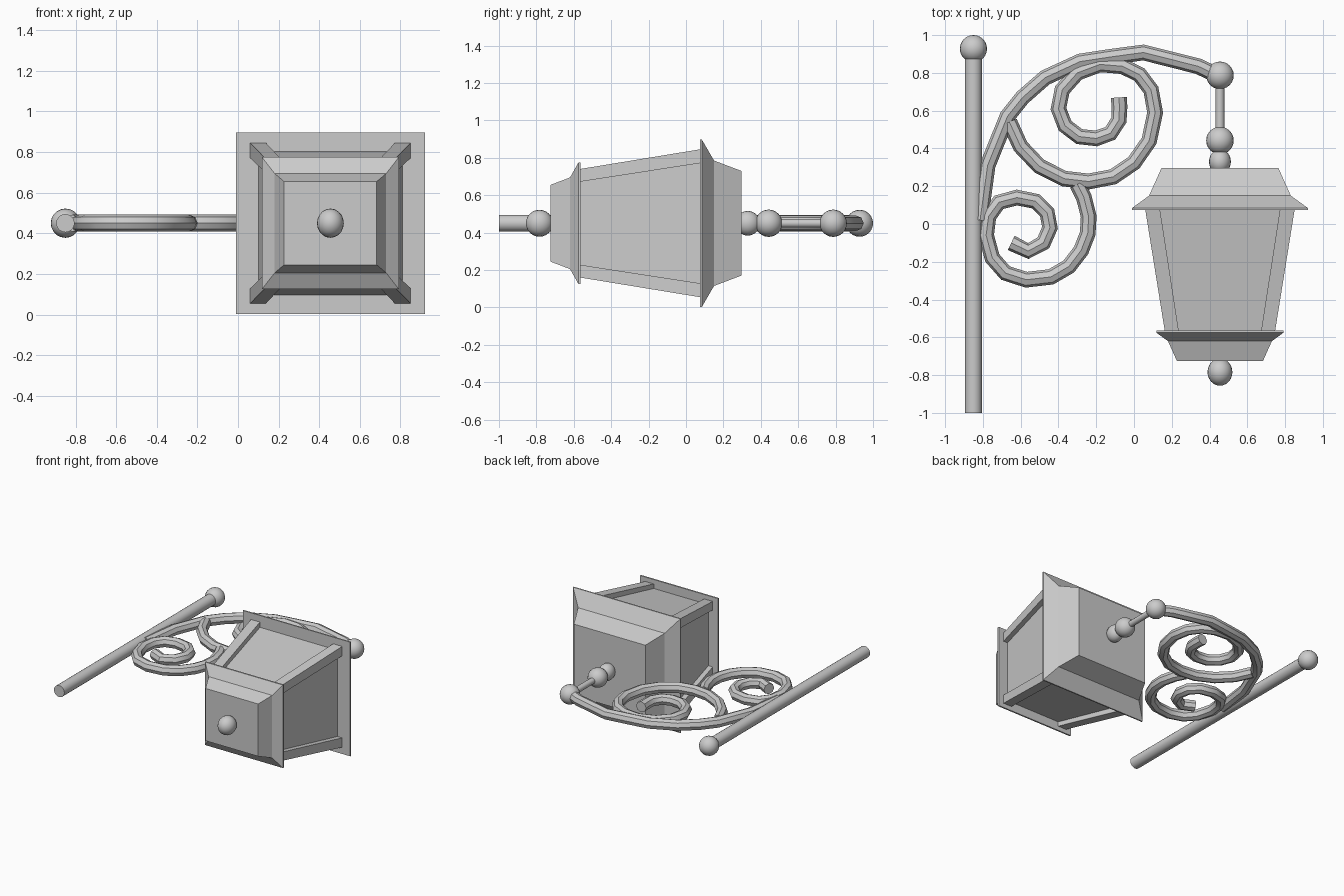
import bpy, bmesh, math
from mathutils import Matrix

if "Cube" in bpy.data.objects:
    bpy.data.objects.remove(bpy.data.objects["Cube"])

Z = 0.45          # height of the shared central plane
LX = 0.455        # lantern axis
PX = -0.85        # pole axis


def finish(name, bm, smooth=False):
    bmesh.ops.recalc_face_normals(bm, faces=bm.faces)
    me = bpy.data.meshes.new(name)
    bm.to_mesh(me)
    bm.free()
    ob = bpy.data.objects.new(name, me)
    bpy.context.collection.objects.link(ob)
    if smooth:
        smooth_obj(ob)
    return ob


def smooth_obj(ob):
    bpy.ops.object.select_all(action='DESELECT')
    bpy.context.view_layer.objects.active = ob
    ob.select_set(True)
    bpy.ops.object.shade_smooth_by_angle(angle=math.radians(40))


def loft(name, rings):
    """Closed solid through rectangles (y, x0, x1, z0, z1) around the lantern axis."""
    bm = bmesh.new()
    loops = [[bm.verts.new((LX + x, y, Z + z)) for x, z in
              ((x0, z0), (x1, z0), (x1, z1), (x0, z1))] for y, x0, x1, z0, z1 in rings]
    for a, b in zip(loops, loops[1:]):
        for i in range(4):
            j = (i + 1) % 4
            bm.faces.new((a[i], a[j], b[j], b[i]))
    bm.faces.new(loops[0])
    bm.faces.new(loops[-1])
    return finish(name, bm)


def stack(name, profile):
    return loft(name, [(y, -hx, hx, -hz, hz) for y, hx, hz in profile])


def ball(name, x, y, rx, ry, rz):
    bm = bmesh.new()
    m = (Matrix.Translation((x, y, Z)) @ Matrix.Diagonal((rx, ry, rz, 1))
         @ Matrix.Rotation(math.pi / 2, 4, 'X'))
    bmesh.ops.create_uvsphere(bm, u_segments=20, v_segments=12, radius=1, matrix=m)
    return finish(name, bm, True)


def rod(name, x, y0, y1, r):
    bm = bmesh.new()
    m = Matrix.Translation((x, (y0 + y1) / 2, Z)) @ Matrix.Rotation(math.pi / 2, 4, 'X')
    bmesh.ops.create_cone(bm, cap_ends=True, segments=20, radius1=r, radius2=r,
                          depth=y1 - y0, matrix=m)
    return finish(name, bm, True)


def tube(name, pts, r=0.042):
    cu = bpy.data.curves.new(name, 'CURVE')
    cu.dimensions = '3D'
    cu.bevel_depth = r
    cu.bevel_resolution = 2
    cu.use_fill_caps = True
    sp = cu.splines.new('POLY')
    sp.points.add(len(pts) - 1)
    for p, (x, y) in zip(sp.points, pts):
        p.co = (x, y, Z, 1)
    ob = bpy.data.objects.new(name, cu)
    bpy.context.collection.objects.link(ob)
    bpy.ops.object.select_all(action='DESELECT')
    bpy.context.view_layer.objects.active = ob
    ob.select_set(True)
    bpy.ops.object.convert(target='MESH')
    smooth_obj(bpy.context.view_layer.objects.active)


# Pole and its end ball
rod("pole", PX, -1.0, 0.9, 0.045)
ball("pole_ball", PX, 0.928, 0.072, 0.072, 0.072)

# Curved arm and the two scrolls
tube("arm", [(-0.815, 0.02), (-0.775, 0.31), (-0.67, 0.57), (-0.59, 0.67), (-0.47, 0.775),
             (-0.285, 0.86), (-0.12, 0.885), (0.05, 0.908), (0.34, 0.835), (0.455, 0.78)])
tube("upper_scroll", [
    (-0.66, 0.54), (-0.6, 0.41), (-0.5, 0.305), (-0.37, 0.24), (-0.24, 0.225),
    (-0.11, 0.25), (0.0, 0.325), (0.08, 0.44), (0.112, 0.59), (0.09, 0.71),
    (0.03, 0.79), (-0.06, 0.835), (-0.18, 0.845), (-0.3, 0.8), (-0.38, 0.71),
    (-0.4, 0.61), (-0.365, 0.52), (-0.29, 0.463), (-0.2, 0.453), (-0.125, 0.48),
    (-0.08, 0.55), (-0.077, 0.62), (-0.08, 0.67)])
tube("lower_scroll", [
    (-0.3, 0.21), (-0.265, 0.14), (-0.24, 0.04), (-0.245, -0.05), (-0.28, -0.14),
    (-0.345, -0.225), (-0.44, -0.28), (-0.57, -0.295), (-0.68, -0.26), (-0.75, -0.18),
    (-0.783, -0.06), (-0.77, 0.04), (-0.715, 0.115), (-0.62, 0.14), (-0.52, 0.12),
    (-0.46, 0.06), (-0.445, -0.02), (-0.48, -0.1), (-0.56, -0.143), (-0.65, -0.1)])

# Hanger
ball("arm_ball", LX, 0.787, 0.073, 0.073, 0.073)
rod("hanger_rod", LX, 0.45, 0.78, 0.023)
ball("hanger_ball", LX, 0.442, 0.073, 0.073, 0.073)
ball("hanger_knob", LX, 0.33, 0.058, 0.066, 0.066)

# Lantern roof, inset glass, base and finial
stack("lantern_roof", [(0.296, 0.31, 0.28), (0.15, 0.375, 0.335),
                       (0.085, 0.465, 0.447), (0.075, 0.465, 0.447)])
stack("lantern_glass", [(0.08, 0.355, 0.355), (-0.565, 0.255, 0.255)])
stack("lantern_base", [(-0.563, 0.337, 0.325), (-0.575, 0.337, 0.325),
                       (-0.62, 0.275, 0.245), (-0.725, 0.228, 0.205)])
ball("finial", LX, -0.784, 0.066, 0.072, 0.072)

# Corner posts, tapering with the lantern body
for i, (sx, sz) in enumerate(((1, 1), (1, -1), (-1, 1), (-1, -1))):
    loft(f"corner_post_{i + 1}",
         [(0.08, sx * 0.318, sx * 0.396, sz * 0.322, sz * 0.396),
          (-0.567, sx * 0.218, sx * 0.292, sz * 0.222, sz * 0.29)])
